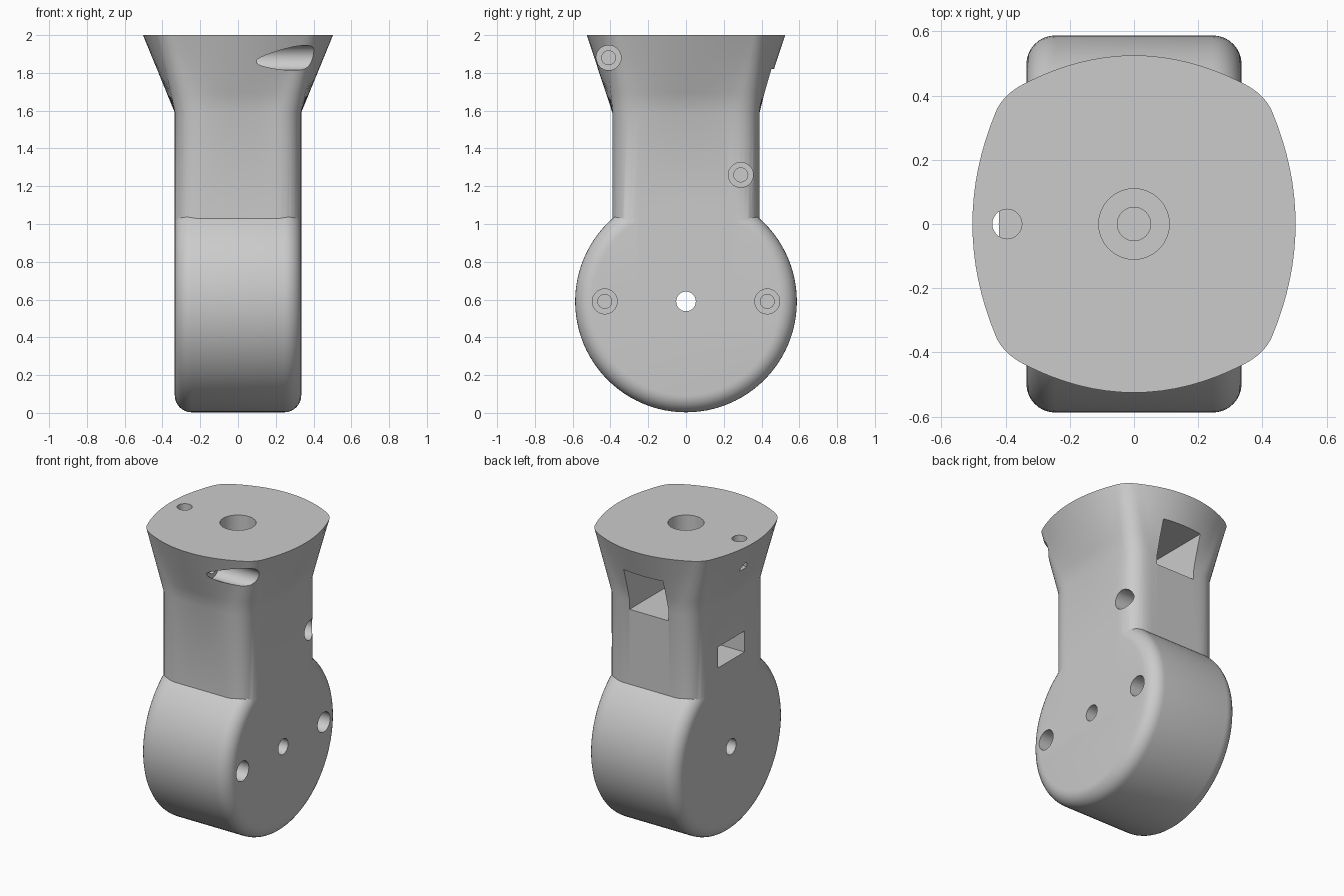
import bpy, bmesh, math
from mathutils import Vector, Matrix

if "Cube" in bpy.data.objects:
    bpy.data.objects.remove(bpy.data.objects["Cube"], do_unlink=True)

HALF_W, RADIUS, AXLE_Z, FILLET = 0.335, 0.587, 0.59, 0.09

grey = bpy.data.materials.new("light_grey")
grey.use_nodes = True
grey.diffuse_color = (0.6, 0.6, 0.6, 1)
grey.node_tree.nodes["Principled BSDF"].inputs["Base Color"].default_value = (0.6, 0.6, 0.6, 1)


def make_object(name, bm):
    bmesh.ops.recalc_face_normals(bm, faces=bm.faces)
    mesh = bpy.data.meshes.new(name)
    bm.to_mesh(mesh)
    bm.free()
    mesh.materials.append(grey)
    obj = bpy.data.objects.new(name, mesh)
    bpy.context.collection.objects.link(obj)
    return obj


def loft(name, rings):
    bm = bmesh.new()
    loops = [[bm.verts.new(p) for p in ring] for ring in rings]
    n = len(loops[0])
    for a, b in zip(loops, loops[1:]):
        for i in range(n):
            j = (i + 1) % n
            bm.faces.new((a[i], a[j], b[j], b[i]))
    bm.faces.new(loops[0][::-1])
    bm.faces.new(loops[-1])
    return make_object(name, bm)


def quadrant(x_side, y_side, start, control, end, steps=8):
    """Outline from +x to +y: curved side, rounded corner, curved side."""
    pts = []
    for i in range(steps):
        y = start[1] * i / steps
        pts.append((x_side - (x_side - start[0]) * (y / start[1]) ** 2, y))
    for i in range(steps):
        t = i / steps
        pts.append(tuple((1 - t) ** 2 * s + 2 * t * (1 - t) * c + t * t * e
                         for s, c, e in zip(start, control, end)))
    for i in range(steps + 1):
        x = end[0] * (1 - i / steps)
        pts.append((x, y_side - (y_side - end[1]) * (x / end[0]) ** 2))
    return pts


def full_ring(q):
    half = q + [(-x, y) for x, y in q[-2::-1]]
    return half + [(x, -y) for x, y in half[-2:0:-1]]


def cylinder(name, axis, centre, radius, start, end):
    """Cutter running along the x or z axis between two coordinates."""
    bm = bmesh.new()
    bmesh.ops.create_cone(bm, cap_ends=True, segments=32, radius1=radius,
                          radius2=radius, depth=abs(end - start))
    mid = (start + end) / 2
    if axis == "x":
        move = Matrix.Translation((mid, *centre)) @ Matrix.Rotation(math.pi / 2, 4, "Y")
    else:
        move = Matrix.Translation((*centre, mid))
    bm.transform(move)
    return make_object(name, bm)


def box(name, low, high):
    bm = bmesh.new()
    bmesh.ops.create_cube(bm, size=1)
    low, high = Vector(low), Vector(high)
    bm.transform(Matrix.Translation((low + high) / 2) @ Matrix.Diagonal((*(high - low), 1)))
    return make_object(name, bm)


def combine(body, other, operation):
    mod = body.modifiers.new(other.name, "BOOLEAN")
    mod.operation, mod.solver, mod.object = operation, "EXACT", other
    bpy.context.view_layer.objects.active = body
    bpy.ops.object.modifier_apply(modifier=mod.name)
    bpy.data.objects.remove(other, do_unlink=True)


# Round hub with filleted rims
profile = []
for i in range(9):
    a = math.pi / 2 * i / 8
    profile.append((HALF_W - FILLET * (1 - math.cos(a)), RADIUS - FILLET * (1 - math.sin(a))))
profile = [(-x, r) for x, r in profile] + profile[::-1]
angles = [2 * math.pi * i / 96 for i in range(96)]
body = loft("joint_body", [[(x, r * math.cos(a), AXLE_Z + r * math.sin(a)) for a in angles]
                           for x, r in profile])

# Straight neck that flares into the bowed top flange
neck = full_ring(quadrant(HALF_W, 0.39, (HALF_W, 0.25), (HALF_W, 0.39), (0.195, 0.39)))
top = full_ring(quadrant(0.503, 0.525, (0.43, 0.35), (0.408, 0.403), (0.34, 0.438)))
rings = [[(x, y, 0.7) for x, y in neck]]
for i in range(5):
    t = i / 4
    rings.append([(a[0] + (b[0] - a[0]) * t, a[1] + (b[1] - a[1]) * t, 1.59 + 0.41 * t)
                  for a, b in zip(neck, top)])
combine(body, loft("neck", rings), "UNION")

# Axle hole and the stepped screw holes on the left side
cutters = [cylinder("axle_hole", "x", (0, AXLE_Z), 0.052, -0.6, 0.6)]
for y, z, floor in ((-0.43, AXLE_Z, 0), (0.43, AXLE_Z, 0), (0.29, 1.26, 0), (-0.41, 1.88, 0.1)):
    cutters.append(cylinder("screw_head", "x", (y, z), 0.066, floor, 0.7))
    cutters.append(cylinder("screw_shaft", "x", (y, z), 0.037, floor - 0.2, 0.3))

# Stepped centre hole and locating hole in the top
cutters.append(cylinder("centre_recess", "z", (0, 0), 0.11, 1.86, 2.1))
cutters.append(cylinder("centre_hole", "z", (0, 0), 0.052, 1.7, 2))
cutters.append(cylinder("locating_hole", "z", (-0.395, 0), 0.046, 1.8, 2.1))

# Rear window and side slot
cutters.append(box("rear_window", (-0.145, -0.14, 1.53), (0.145, 0.7, 1.82)))
cutters.append(box("side_slot", (-0.6, -0.14, 1.17), (-0.1, 0.14, 1.31)))
for cutter in cutters:
    combine(body, cutter, "DIFFERENCE")

# Smooth rounded surfaces with crisp hole edges
bpy.ops.object.select_all(action="DESELECT")
body.select_set(True)
bpy.context.view_layer.objects.active = body
bpy.ops.object.shade_smooth_by_angle(angle=math.radians(30))
